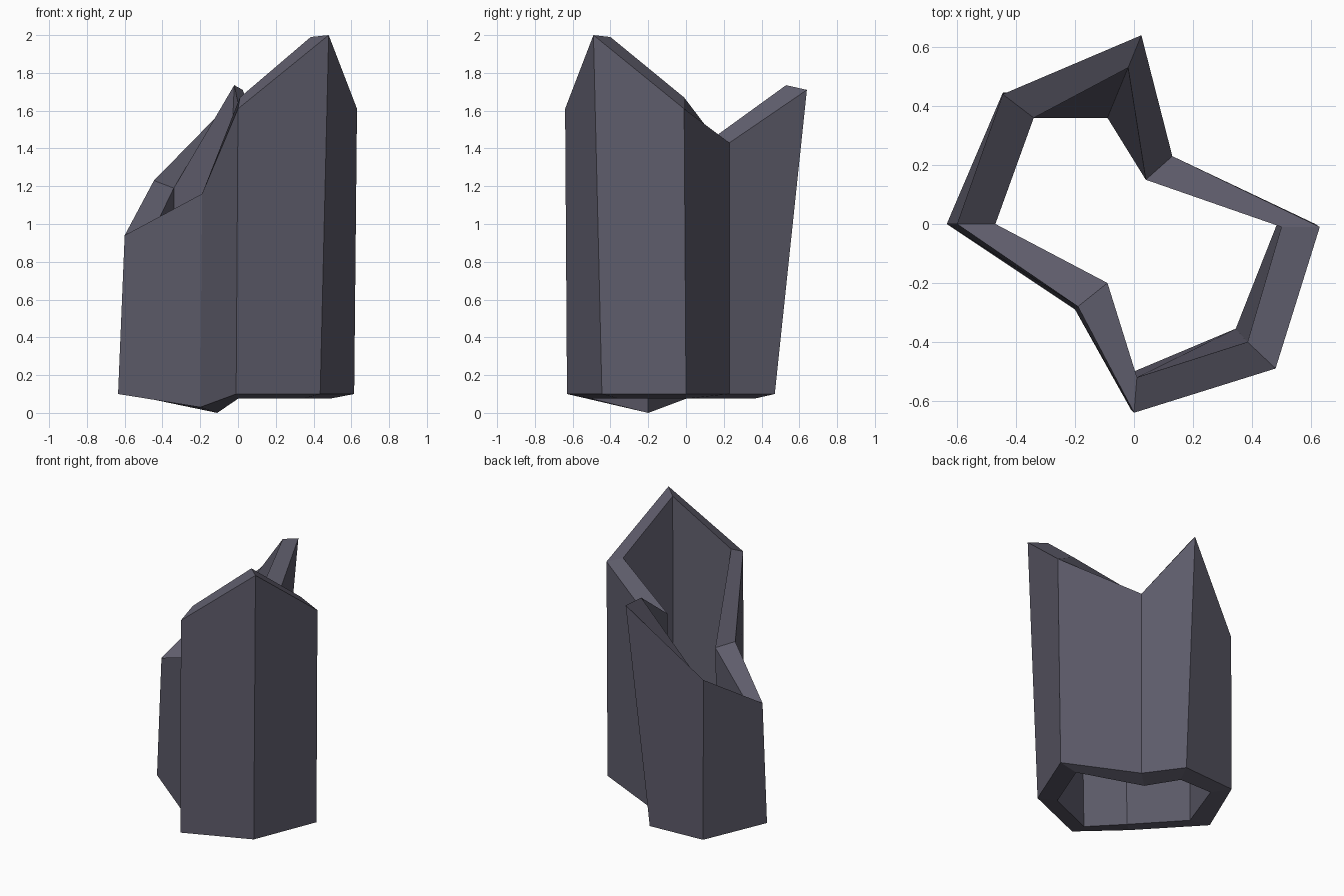
import bpy, bmesh

# Corner loops of the hollow shard, counter-clockwise from the front corner
outer_low = [(-0.01, -0.63, 0.10), (0.435, -0.445, 0.10), (0.615, 0, 0.10), (0.13, 0.23, 0.10),
             (-0.045, 0.47, 0.10), (-0.445, 0.445, 0.10), (-0.635, 0, 0.10), (-0.20, -0.29, 0.03)]
outer_top = [(0, -0.64, 1.61), (0.48, -0.49, 2.0), (0.63, -0.01, 1.61), (0.13, 0.23, 1.43),
             (0.025, 0.64, 1.71), (-0.445, 0.44, 1.23), (-0.60, 0, 0.94), (-0.19, -0.28, 1.16)]
inner_top = [(0.01, -0.52, 1.67), (0.385, -0.40, 1.99), (0.50, -0.01, 1.67), (0.04, 0.15, 1.46),
             (-0.02, 0.53, 1.735), (-0.34, 0.36, 1.19), (-0.47, 0, 0.92), (-0.09, -0.20, 1.12)]
inner_low = [(0, -0.50, 0.075), (0.345, -0.355, 0.075), (0.485, 0, 0.075), (0.04, 0.15, 0.075),
             (-0.09, 0.36, 0.075), (-0.34, 0.36, 0.075), (-0.47, 0, 0.075), (-0.11, -0.20, 0.0)]

slate = bpy.data.materials.new("slate purple")
slate.diffuse_color = (0.115, 0.11, 0.15, 1)

# Walls, top rim and bottom rim: bridge each loop to the next, closing the shell
bm = bmesh.new()
loops = [[bm.verts.new(p) for p in ring] for ring in (outer_low, outer_top, inner_top, inner_low)]
for k, a in enumerate(loops):
    b = loops[(k + 1) % 4]
    for i in range(8):
        j = (i + 1) % 8
        bm.faces.new((a[i], a[j], b[j], b[i]))
bmesh.ops.recalc_face_normals(bm, faces=bm.faces)

mesh = bpy.data.meshes.new("hollow_shard")
bm.to_mesh(mesh)
bm.free()
mesh.materials.append(slate)
bpy.context.collection.objects.link(bpy.data.objects.new("hollow_shard", mesh))
